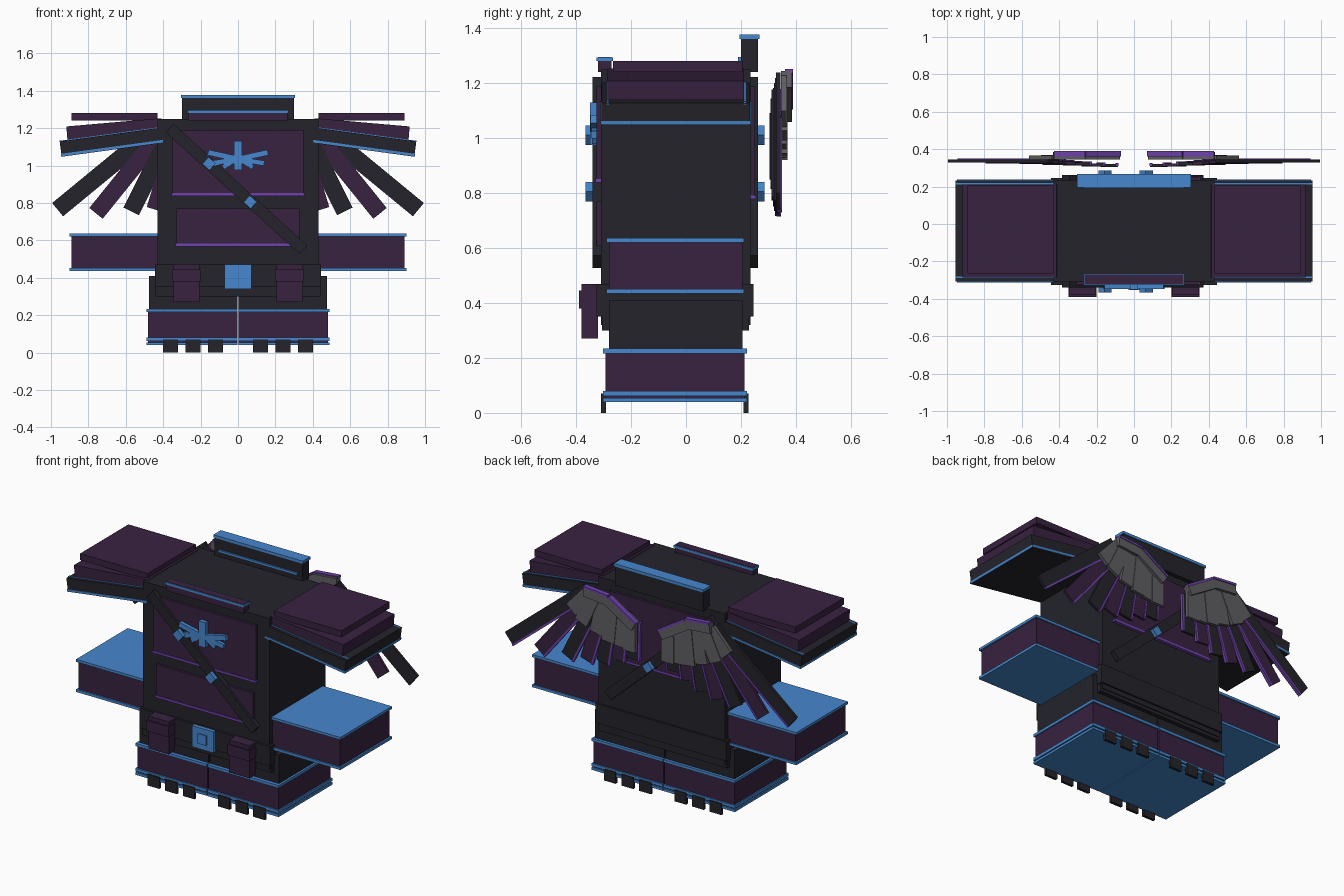
import bpy, math
from mathutils import Vector


def mat(name, r, g, b):
    m = bpy.data.materials.new(name)
    m.diffuse_color = (r, g, b, 1)
    return m


DARK = mat("charcoal", 0.017, 0.017, 0.024)
PURPLE = mat("dark purple", 0.040, 0.016, 0.052)
BLUE = mat("blue trim", 0.062, 0.245, 0.62)
VIOLET = mat("bright violet", 0.16, 0.055, 0.42)
GREY = mat("grey", 0.115, 0.115, 0.125)


def box(name, x0, x1, y0, y1, z0, z1, m):
    """Box from its limits."""
    bpy.ops.mesh.primitive_cube_add(size=1, location=((x0 + x1) / 2, (y0 + y1) / 2, (z0 + z1) / 2))
    o = bpy.context.object
    o.name = name
    o.scale = (abs(x1 - x0), y1 - y0, z1 - z0)
    o.data.materials.append(m)
    return o


def bar(name, a, b, w, y0, y1, m, off=0.0):
    """Box of width w running from a to b in the xz plane, shifted sideways by off."""
    a, b = Vector(a), Vector(b)
    d = b - a
    n = Vector((-d.y, d.x)).normalized() * off
    c = (a + b) / 2 + n
    o = box(name, c.x - d.length / 2, c.x + d.length / 2, y0, y1, c.y - w / 2, c.y + w / 2, m)
    o.rotation_euler.y = -math.atan2(d.y, d.x)
    return o


# Torso and belt
box("torso", -0.43, 0.43, -0.31, 0.235, 0.32, 1.25, DARK)
box("belt", -0.445, 0.445, -0.325, 0.245, 0.35, 0.47, DARK)
box("belt_lower", -0.44, 0.44, -0.305, 0.23, 0.30, 0.35, DARK)

# Chest, belly and back panels with violet lower edges
box("chest_panel", -0.35, 0.35, -0.325, -0.30, 0.84, 1.19, PURPLE)
box("chest_edge", -0.355, 0.355, -0.33, -0.30, 0.838, 0.852, VIOLET)
box("belly_panel", -0.33, 0.33, -0.325, -0.30, 0.57, 0.77, PURPLE)
box("belly_edge", -0.335, 0.335, -0.33, -0.30, 0.568, 0.582, VIOLET)
box("back_panel", -0.35, 0.35, 0.22, 0.25, 0.78, 1.19, PURPLE)
box("back_edge", -0.355, 0.355, 0.22, 0.255, 0.778, 0.792, VIOLET)

# Diagonal straps with diamond studs, front and back
for side, y0, y1, s0, s1 in (("front", -0.34, -0.31, -0.365, -0.335), ("back", 0.235, 0.262, 0.255, 0.285)):
    bar("strap_" + side, (-0.365, 1.20), (0.35, 0.55), 0.062, y0, y1, DARK)
    for x, z in ((-0.155, 1.01), (0.065, 0.805)):
        bar("stud_" + side, (x - 0.019, z + 0.017), (x + 0.019, z - 0.017), 0.05, s0, s1, BLUE)

# Winged chest ornament
bar("ornament_stem", (0, 0.975), (0, 1.13), 0.045, -0.35, -0.32, BLUE)
for s in (-1, 1):
    bar("ornament_blade", (0, 1.035), (s * 0.16, 1.07), 0.03, -0.347, -0.32, BLUE)
    bar("ornament_blade", (0, 1.035), (s * 0.14, 1.012), 0.028, -0.344, -0.32, BLUE)
    bar("ornament_blade", (0, 1.04), (s * 0.08, 0.99), 0.025, -0.342, -0.32, BLUE)

# Collars
box("back_collar", -0.30, 0.30, 0.20, 0.262, 1.24, 1.362, DARK)
box("back_collar_rim", -0.305, 0.305, 0.195, 0.268, 1.36, 1.377, BLUE)
box("back_collar_strip", -0.27, 0.27, 0.19, 0.21, 1.28, 1.295, BLUE)
box("front_collar", -0.265, 0.265, -0.32, -0.272, 1.24, 1.296, PURPLE)
box("front_collar_rim", -0.27, 0.27, -0.326, -0.266, 1.28, 1.294, BLUE)

# Buckle and pouches
box("buckle", -0.073, 0.073, -0.345, -0.32, 0.34, 0.47, BLUE)
box("buckle_center", -0.03, 0.03, -0.352, -0.34, 0.375, 0.435, BLUE)

for s in (-1, 1):
    def sbox(name, x0, x1, *rest):
        return box(name, min(s * x0, s * x1), max(s * x0, s * x1), *rest)

    def sbar(name, a, b, *rest):
        return bar(name, (s * a[0], a[1]), (s * b[0], b[1]), *rest)

    sbox("pouch", 0.205, 0.345, -0.38, -0.32, 0.27, 0.47, PURPLE)
    sbox("pouch_flap", 0.20, 0.35, -0.39, -0.325, 0.38, 0.445, PURPLE)

    # Legs and boots
    sbox("leg", 0.004, 0.475, -0.28, 0.205, 0.20, 0.41, DARK)
    sbox("boot", 0.004, 0.48, -0.293, 0.213, 0.045, 0.225, PURPLE)
    for z0, z1 in ((0.217, 0.234), (0.062, 0.08), (0.04, 0.055)):
        sbox("boot_trim", 0.003, 0.488, -0.302, 0.222, z0, z1, BLUE)
    for x in (0.12, 0.24, 0.36):
        sbox("front_claw", x - 0.04, x + 0.04, -0.309, -0.292, 0, 0.07, DARK)
        sbox("back_claw", x - 0.04, x + 0.04, 0.21, 0.227, 0, 0.07, DARK)

    # Sleeves
    sbox("sleeve", 0.42, 0.89, -0.28, 0.205, 0.44, 0.63, PURPLE)
    for z0, z1 in ((0.62, 0.636), (0.435, 0.451)):
        sbox("sleeve_trim", 0.42, 0.90, -0.29, 0.212, z0, z1, BLUE)

    # Layered shoulder pads
    sbox("pad_top", 0.43, 0.89, -0.265, 0.205, 1.24, 1.28, PURPLE)
    sbar("pad_middle", (0.41, 1.218), (0.915, 1.174), 0.07, -0.285, 0.212, PURPLE)
    lo, hi = (0.405, 1.162), (0.948, 1.088)
    sbar("pad_lower", lo, hi, 0.082, -0.308, 0.233, DARK)
    up = s * 0.04
    for y in (-0.285, 0.215):
        sbar("pad_inlay", lo, hi, 0.01, y - 0.005, y + 0.005, BLUE, up)
    sbar("pad_trim", lo, (0.951, 1.0876), 0.014, -0.312, 0.237, BLUE, -s * 0.032)

    # Long wing feathers: root, tip
    feathers = [((0.43, 1.205), (0.965, 0.765)), ((0.40, 1.19), (0.76, 0.745)),
                ((0.36, 1.18), (0.572, 0.755)), ((0.32, 1.17), (0.445, 0.765)),
                ((0.27, 1.17), (0.335, 0.78)), ((0.20, 1.14), (0.235, 0.82)),
                ((0.13, 1.09), (0.135, 0.85))]
    for i, (a, b) in enumerate(feathers):
        y = 0.328 - 0.004 * i
        sbar("feather", a, b, 0.09, y, y + 0.016, PURPLE if i % 2 else DARK)
        sbar("feather_edge", a, b, 0.012, y + 0.006, y + 0.021, VIOLET, -s * 0.041)

    # Short grey covert feathers
    coverts = [((0.41, 1.20), (0.53, 1.07)), ((0.37, 1.20), (0.46, 1.01)),
               ((0.31, 1.19), (0.36, 0.97)), ((0.25, 1.17), (0.275, 0.94)),
               ((0.19, 1.13), (0.20, 0.93)), ((0.13, 1.09), (0.13, 0.92))]
    for i, (a, b) in enumerate(coverts):
        y = 0.345 + 0.004 * (i % 2)
        sbar("covert", a, b, 0.085, y, y + 0.02, GREY)

    # Wing arm with violet ridge
    for a, b in (((0.09, 1.085), (0.275, 1.20)), ((0.265, 1.20), (0.43, 1.215))):
        sbar("wing_arm", a, b, 0.06, 0.345, 0.385, GREY)
        sbar("wing_ridge", a, b, 0.014, 0.36, 0.39, VIOLET, s * 0.03)
